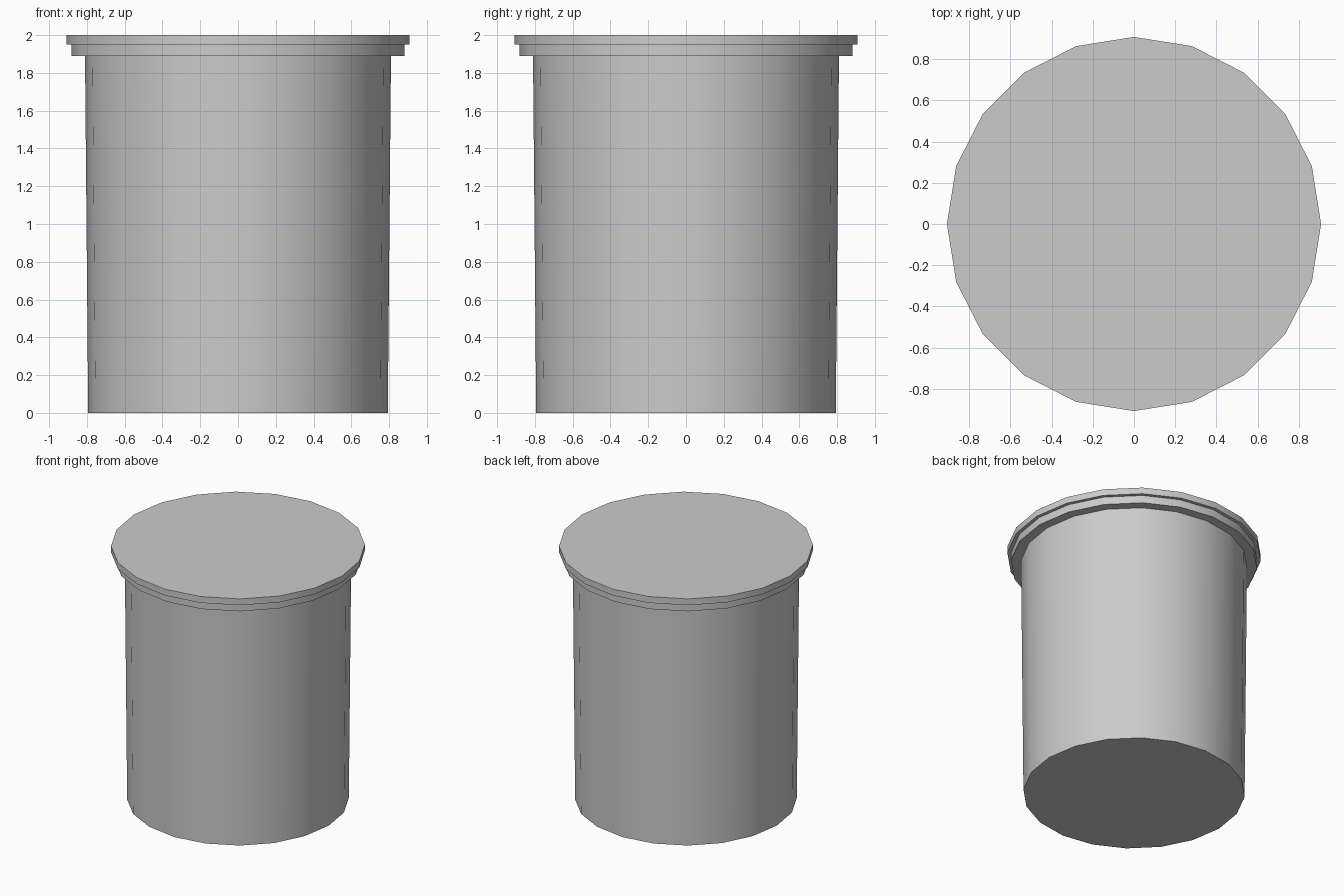
import bpy, bmesh, math

if "Cube" in bpy.data.objects:
    bpy.data.objects.remove(bpy.data.objects["Cube"])

SIDES = 20

# Radius and height of each ring, bottom to top
profile = [
    (0.793, 0.0), (0.81, 1.89),     # slightly flared body
    (0.882, 1.89), (0.882, 1.95),   # lower rim step
    (0.908, 1.95), (0.908, 2.0),    # upper rim and flat lid
]


def lathe(name, profile, sides):
    bm = bmesh.new()
    rings = []
    for r, z in profile:
        angles = [2 * math.pi * i / sides for i in range(sides)]
        rings.append([bm.verts.new((r * math.cos(a), r * math.sin(a), z)) for a in angles])
    for low, high in zip(rings, rings[1:]):
        for i in range(sides):
            j = (i + 1) % sides
            bm.faces.new((low[i], low[j], high[j], high[i]))
    # Closed bottom and top
    bm.faces.new(rings[0][::-1])
    bm.faces.new(rings[-1])
    mesh = bpy.data.meshes.new(name)
    bm.to_mesh(mesh)
    bm.free()
    obj = bpy.data.objects.new(name, mesh)
    bpy.context.collection.objects.link(obj)
    return obj


# Closed round container with a stepped rim
container = lathe("round_container", profile, SIDES)
bpy.context.view_layer.objects.active = container
container.select_set(True)
bpy.ops.object.shade_smooth_by_angle(angle=math.radians(30))
